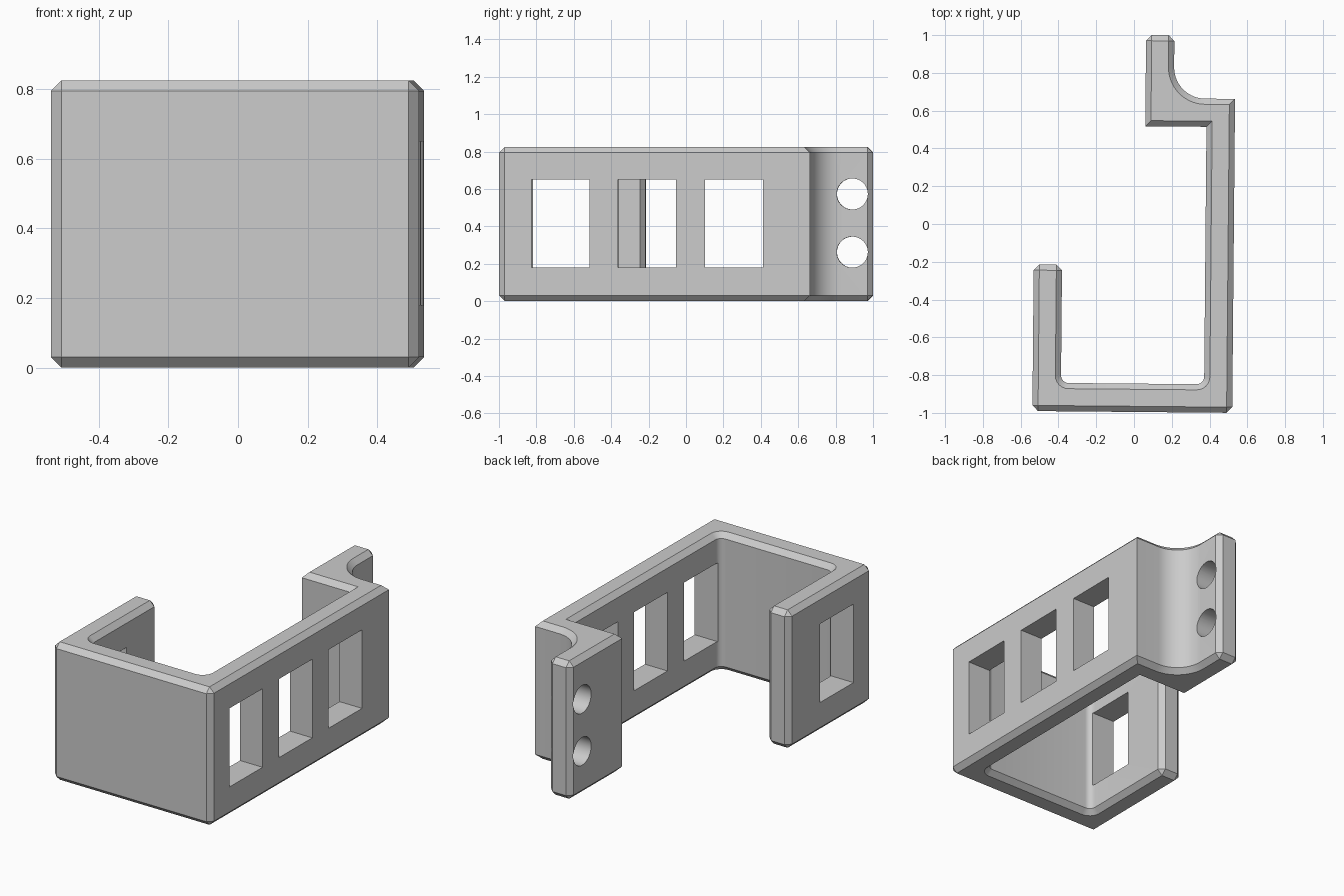
import bpy, bmesh, math
from mathutils import Matrix

if "Cube" in bpy.data.objects:
    bpy.data.objects.remove(bpy.data.objects["Cube"], do_unlink=True)

HEIGHT, BEVEL, YAW = 0.825, 0.03, Matrix.Rotation(-0.009, 4, 'Z')

grey = bpy.data.materials.new("plain grey")
grey.use_nodes = True
colour = (0.6, 0.6, 0.6, 1)
grey.diffuse_color = colour
grey.node_tree.nodes["Principled BSDF"].inputs["Base Color"].default_value = colour


def arc(cx, cy, r, start, end, steps):
    angles = [math.radians(start + (end - start) * i / steps) for i in range(steps + 1)]
    return [(cx + r * math.cos(a), cy + r * math.sin(a)) for a in angles]


def to_object(name, bm):
    bmesh.ops.recalc_face_normals(bm, faces=bm.faces)
    bmesh.ops.transform(bm, matrix=YAW, verts=bm.verts)
    mesh = bpy.data.meshes.new(name)
    bm.to_mesh(mesh)
    bm.free()
    mesh.materials.append(grey)
    obj = bpy.data.objects.new(name, mesh)
    bpy.context.collection.objects.link(obj)
    return obj


# Outline of the hook, counter-clockwise; chamfered upright corners come from this list
chamfered = [(-0.529, -0.995), (0.529, -0.995), (0.205, 1.001), (0.055, 1.001),
             (-0.379, -0.219), (-0.529, -0.219)]
outline = (chamfered[:2] + [(0.529, 0.667)]
           + arc(0.37, 0.832, 0.165, 270, 180, 14)
           + chamfered[2:4] + [(0.055, 0.518), (0.379, 0.518)]
           + arc(0.339, -0.805, 0.04, 0, -90, 6)
           + arc(-0.339, -0.805, 0.04, 270, 180, 6)
           + chamfered[4:])

# Bracket body: extruded outline with chamfered rims and corners
bm = bmesh.new()
base = bm.faces.new([bm.verts.new((x, y, 0)) for x, y in outline])
top = bmesh.ops.extrude_face_region(bm, geom=[base], use_keep_orig=True)["geom"]
bmesh.ops.translate(bm, vec=(0, 0, HEIGHT),
                    verts=[v for v in top if isinstance(v, bmesh.types.BMVert)])
bmesh.ops.recalc_face_normals(bm, faces=bm.faces)


def wants_chamfer(edge):
    a, b = (v.co for v in edge.verts)
    if abs(a.z - b.z) < 0.01:
        return True
    return any(math.hypot(a.x - x, a.y - y) < 0.001 for x, y in chamfered)


bmesh.ops.bevel(bm, geom=[e for e in bm.edges if wants_chamfer(e)], offset=BEVEL,
                offset_type='OFFSET', segments=1, affect='EDGES', clamp_overlap=False)
bracket = to_object("bracket", bm)


# Cutters for the windows and screw holes
def box_cutter(name, x, y, z, sx, sy, sz):
    bm = bmesh.new()
    bmesh.ops.create_cube(bm, size=1, matrix=Matrix.Translation((x, y, z))
                          @ Matrix.Diagonal((sx, sy, sz, 1)))
    return to_object(name, bm)


def hole_cutter(name, x, y, z, r):
    bm = bmesh.new()
    bmesh.ops.create_cone(bm, cap_ends=True, segments=40, radius1=r, radius2=r, depth=0.4,
                          matrix=Matrix.Translation((x, y, z))
                          @ Matrix.Rotation(math.pi / 2, 4, 'Y'))
    return to_object(name, bm)


cutters = [box_cutter("wall_window_cutter", 0.454, y, 0.415, 0.3, 0.311, 0.47)
           for y in (-0.667, -0.203, 0.261)]
cutters.append(box_cutter("arm_window_cutter", -0.454, -0.667, 0.415, 0.3, 0.311, 0.47))
cutters += [hole_cutter("screw_hole_cutter", 0.13, 0.891, z, 0.083) for z in (0.262, 0.573)]

bpy.ops.object.select_all(action='DESELECT')
bpy.context.view_layer.objects.active = bracket
bracket.select_set(True)
for cutter in cutters:
    cutter.hide_render = True
    cut = bracket.modifiers.new("cut", 'BOOLEAN')
    cut.operation, cut.solver, cut.object = 'DIFFERENCE', 'EXACT', cutter
    bpy.ops.object.modifier_apply(modifier=cut.name)
    bpy.data.objects.remove(cutter, do_unlink=True)

bpy.ops.object.shade_smooth_by_angle(angle=math.radians(30))
